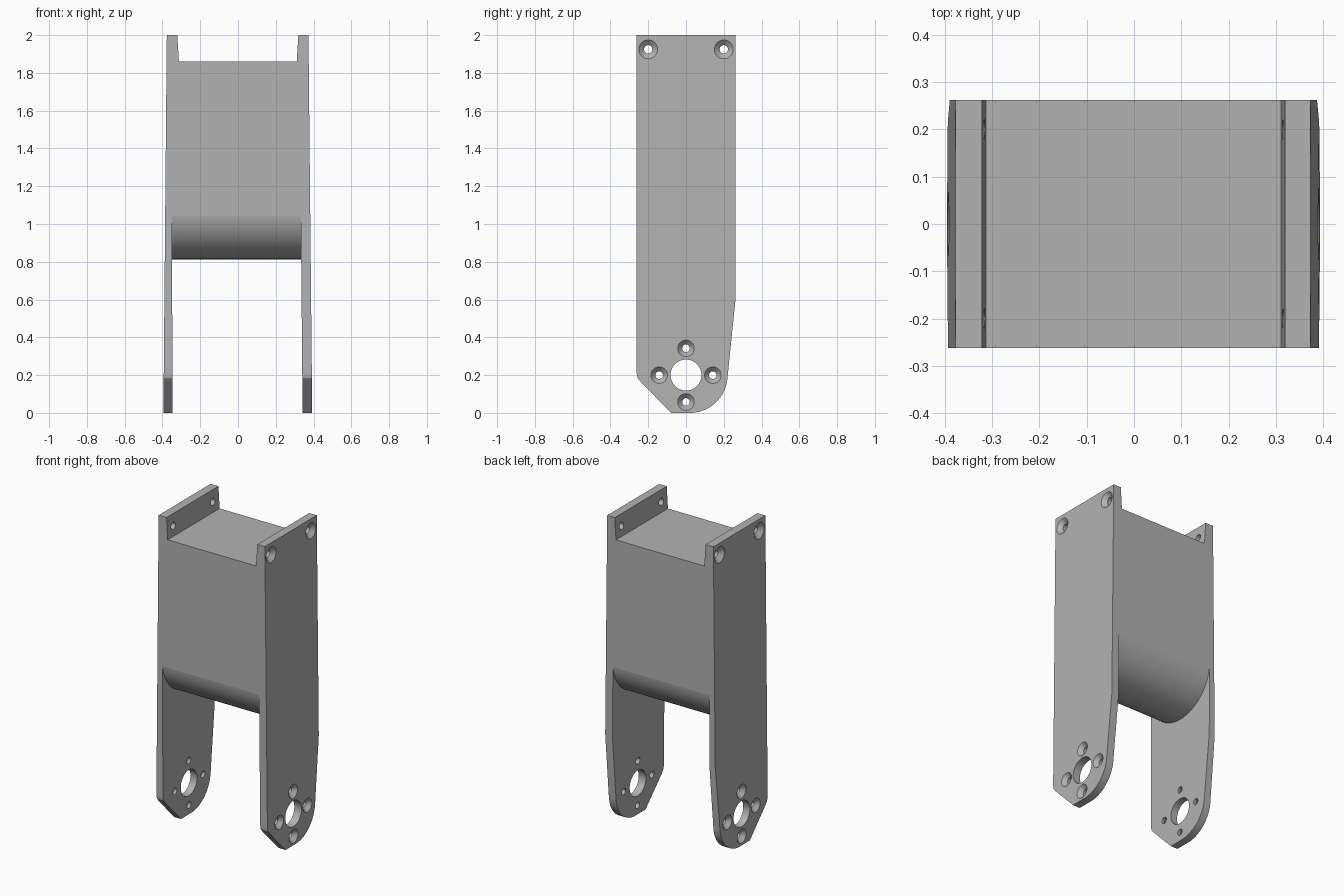
import bpy, bmesh
from math import sin, cos, pi, radians

if "Cube" in bpy.data.objects:
    bpy.data.objects.remove(bpy.data.objects["Cube"])

grey = bpy.data.materials.new("plain grey")
grey.use_nodes = True
grey.diffuse_color = (0.448, 0.448, 0.448, 1)
grey.node_tree.nodes["Principled BSDF"].inputs["Base Color"].default_value = grey.diffuse_color


def arc(cy, cz, r, start, end, n):
    """Points of an arc in the y-z plane, angles in degrees."""
    steps = [radians(start + (end - start) * i / n) for i in range(n + 1)]
    return [(cy + r * cos(a), cz + r * sin(a)) for a in steps]


def loft(bm, rings):
    """Closed solid through rings of equal point count."""
    rows = [[bm.verts.new(p) for p in ring] for ring in rings]
    for a, b in zip(rows, rows[1:]):
        for i in range(len(a)):
            j = (i + 1) % len(a)
            bm.faces.new((a[i], a[j], b[j], b[i]))
    bm.faces.new(rows[0])
    bm.faces.new(rows[-1])


def prism(bm, profile, left, right):
    """Extrude a y-z profile between two x limits that vary with height."""
    loft(bm, [[(side(z), y, z) for y, z in profile] for side in (left, right)])


def bore(bm, y, z, sections, n=32):
    """Turned solid along x; sections are (x, radius)."""
    loft(bm, [[(x, py, pz) for py, pz in arc(y, z, r, 0, 360 - 360 / n, n - 1)]
              for x, r in sections])


def finish(bm, name):
    bmesh.ops.recalc_face_normals(bm, faces=bm.faces)
    mesh = bpy.data.meshes.new(name)
    bm.to_mesh(mesh)
    bm.free()
    mesh.materials.append(grey)
    obj = bpy.data.objects.new(name, mesh)
    bpy.context.collection.objects.link(obj)
    return obj


HALF = 0.262

# Bracket: side outline with chamfered front toe and rounded back toe
outline = [(-HALF, 2), (-HALF, 0.21), (-0.256, 0.185), (-0.24, 0.165), (-0.08, 0)]
outline += arc(0.02, 0.2, 0.2, -90, -6, 20)
outline += [(HALF, 0.6), (HALF, 2)]
bm = bmesh.new()
prism(bm, outline, lambda z: -0.395 + 0.009 * z, lambda z: 0.393 - 0.01 * z)
bracket = finish(bm, "bracket")

# Fork opening below the rounded underside of the block
fork = [(-0.4, -0.1), (0.4, -0.1), (0.4, 1.077)]
fork += arc(0, 1.077, HALF + 0.002, 0, -180, 48) + [(-0.4, 1.077)]
bm = bmesh.new()
prism(bm, fork, lambda z: -0.346 - 0.004 * z, lambda z: 0.342 - 0.009 * z)
fork_cutter = finish(bm, "fork_cutter")

# Notch between the top lips
notch = [(-0.4, 1.86), (0.4, 1.86), (0.4, 2.1), (-0.4, 2.1)]
bm = bmesh.new()
prism(bm, notch, lambda z: -0.313 - 0.06 * (z - 1.86), lambda z: 0.311 + 0.06 * (z - 1.86))
notch_cutter = finish(bm, "notch_cutter")

# Countersunk screw holes and pivot holes in both sides
screws = [(-0.2, 1.925, 0.052, 0.022), (0.2, 1.925, 0.052, 0.022)]
screws += [(0.142 * cos(k * pi / 2), 0.2 + 0.142 * sin(k * pi / 2), 0.045, 0.02)
           for k in range(4)]
bm = bmesh.new()
for s in (-1, 1):
    for y, z, wide, narrow in screws:
        face = 0.394 - 0.0095 * z
        bore(bm, y, z, [(s * 0.45, wide), (s * face, wide),
                        (s * (face - 0.026), narrow), (s * 0.28, narrow)])
    bore(bm, 0, 0.2, [(s * 0.45, 0.082), (s * 0.28, 0.082)], 48)
hole_cutter = finish(bm, "hole_cutter")

# Cut, then shade
bpy.ops.object.select_all(action="DESELECT")
bpy.context.view_layer.objects.active = bracket
bracket.select_set(True)
for cutter in (fork_cutter, notch_cutter, hole_cutter):
    cutter.hide_render = True
    mod = bracket.modifiers.new(cutter.name, "BOOLEAN")
    mod.operation = "DIFFERENCE"
    mod.solver = "EXACT"
    mod.object = cutter
    bpy.ops.object.modifier_apply(modifier=mod.name)
    bpy.data.objects.remove(cutter)
bpy.ops.object.shade_smooth_by_angle(angle=radians(25))
weighted = bracket.modifiers.new("weighted_normals", "WEIGHTED_NORMAL")
weighted.keep_sharp = True
